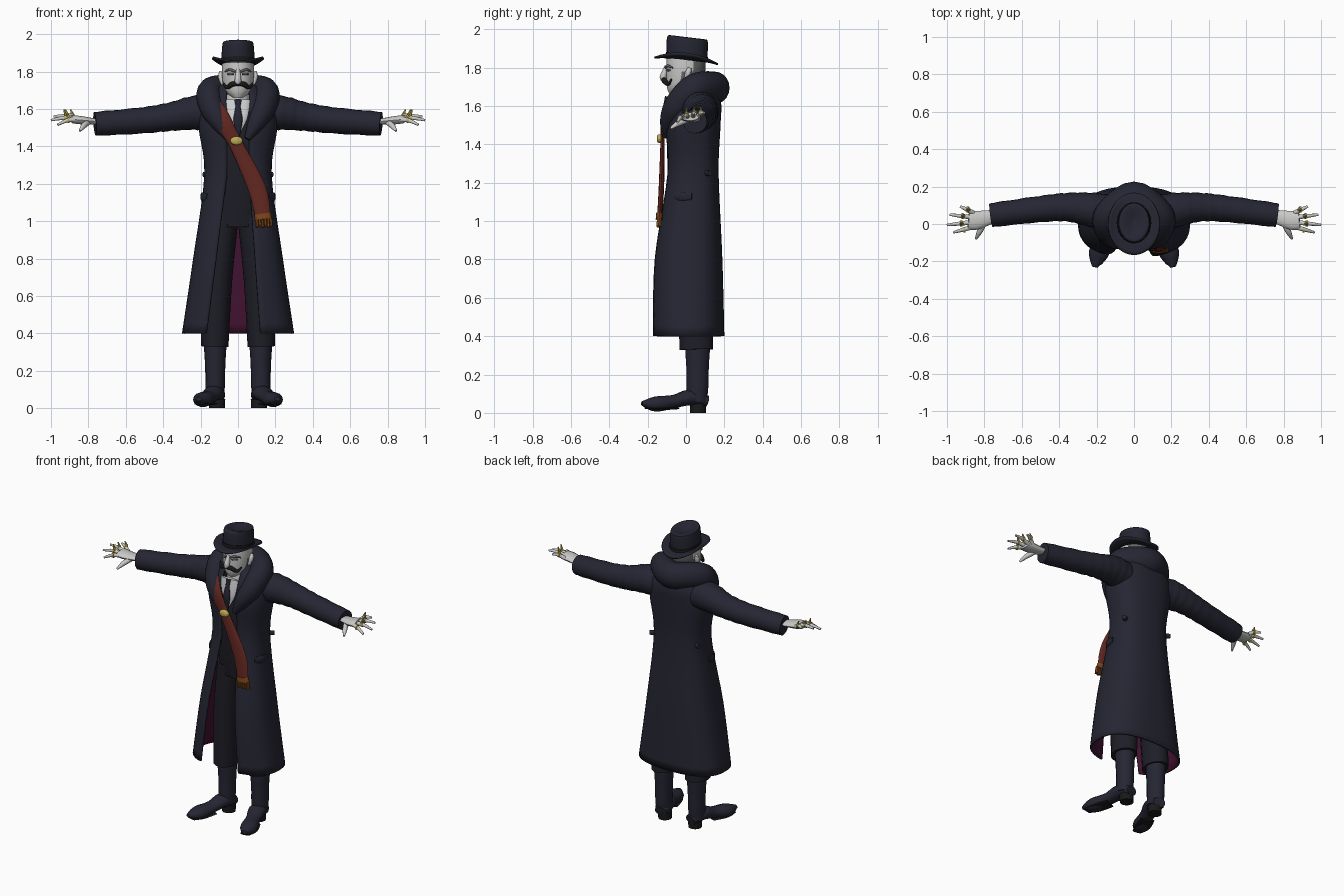
import bpy, bmesh
from math import sin, cos, tau, asin, radians
from mathutils import Vector

if "Cube" in bpy.data.objects:
    bpy.data.objects.remove(bpy.data.objects["Cube"], do_unlink=True)


def material(name, red, green, blue):
    mat = bpy.data.materials.new(name)
    mat.use_nodes = True
    mat.diffuse_color = (red, green, blue, 1)
    shader = next(node for node in mat.node_tree.nodes if node.type == "BSDF_PRINCIPLED")
    shader.inputs["Base Color"].default_value = (red, green, blue, 1)
    return mat


NAVY = material("navy_wool", .018, .019, .032)
LINING = material("plum_lining", .055, .006, .03)
CHARCOAL = material("charcoal_cloth", .013, .013, .02)
SKIN = material("pale_skin", .58, .58, .57)
LINEN = material("white_linen", .7, .7, .7)
GREY = material("grey_hair", .13, .13, .13)
BLACK = material("black_hair", .01, .01, .01)
RED = material("rust_red_scarf", .12, .02, .015)
AMBER = material("amber_fringe", .2, .06, .01)
GOLD = material("gold", .5, .4, .09)


def smooth_rows(rows, steps):
    """Smooth curve through rows of numbers."""
    result = []
    last = len(rows) - 1
    for i in range(last):
        before, start, end, after = (rows[min(max(j, 0), last)] for j in range(i - 1, i + 3))
        for step in range(steps):
            t = step / steps
            result.append([b + t / 2 * (c - a + t * (2 * a - 5 * b + 4 * c - d + t * (3 * (b - c) + d - a)))
                           for a, b, c, d in zip(before, start, end, after)])
    return result + [list(rows[last])]


def circle(count):
    return [(cos(tau * j / count), sin(tau * j / count)) for j in range(count)]


def build(name, rings, materials, closed=True, caps=True, rule=None):
    """Mesh over a list of rings of points."""
    bm = bmesh.new()
    loops = [[bm.verts.new(point) for point in ring] for ring in rings]
    count = len(loops[0])
    for low, high in zip(loops, loops[1:]):
        for j in range(count if closed else count - 1):
            k = (j + 1) % count
            bm.faces.new((low[j], low[k], high[k], high[j]))
    if caps:
        bm.faces.new(loops[0])
        bm.faces.new(loops[-1])
        bmesh.ops.recalc_face_normals(bm, faces=bm.faces)
    for face in bm.faces:
        face.smooth = True
        if rule:
            face.material_index = rule(face.calc_center_median())
    mesh = bpy.data.meshes.new(name)
    bm.to_mesh(mesh)
    bm.free()
    for mat in materials:
        mesh.materials.append(mat)
    mesh.set_sharp_from_angle(angle=radians(40))
    obj = bpy.data.objects.new(name, mesh)
    bpy.context.collection.objects.link(obj)
    return obj


def tube(name, mat, path, side=1, flat=1, upright=False, steps=4, sides=14, fold=0):
    """Sweep along points (x, y, z, radius); flat scales the depth, fold adds creases."""
    path = smooth_rows([(x * side, y, z, r) for x, y, z, r in path], steps)
    centres = [Vector(row[:3]) for row in path]
    reference = Vector((0, 1, 0)) if upright else Vector((0, 0, 1))
    rings = []
    for i, centre in enumerate(centres):
        tangent = centres[min(i + 1, len(centres) - 1)] - centres[max(i - 1, 0)]
        across = tangent.cross(reference).normalized()
        depth = across.cross(tangent).normalized() * flat
        radius = path[i][3] * (1 + fold * sin(i * 2))
        rings.append([centre + (across * c + depth * s) * radius for c, s in circle(sides)])
    return build(name, rings, [mat])


def stack(name, materials, rows, tilt=0, rule=None):
    """Level sections given as (z, half width, front y, back y)."""
    rings = []
    for z, width, front, back in smooth_rows(rows, 4):
        ys = [(front + back + (back - front) * s) / 2 for c, s in circle(32)]
        rings.append([(width * c, y, z - tilt * y) for (c, s), y in zip(circle(32), ys)])
    return build(name, rings, materials, rule=rule)


def thicken(obj, thickness, lining=0):
    modifier = obj.modifiers.new("thickness", "SOLIDIFY")
    modifier.thickness, modifier.material_offset = thickness, lining


def squared(value):
    """Fuller than a plain ellipse."""
    return abs(value) ** .8 * (1 if value > 0 else -1)


# Long coat: sections run from one front edge round the back to the other
rings = []
for z, width, front, back in smooth_rows([
        (.4, .3, -.18, .2), (.8, .24, -.17, .19), (1.25, .18, -.1, .17), (1.5, .21, -.11, .18),
        (1.63, .19, -.09, .18), (1.74, .09, -.03, .12)], 5):
    spread = max(0, 1.25 - z)
    begin = asin(((.06 + spread * .07) / width) ** 1.25)
    end = tau - asin(((.06 + spread * .13) / width) ** 1.25)
    angles = [begin + (end - begin) * j / 44 for j in range(45)]
    middle, radius = (front + back) / 2, (back - front) / 2
    rings.append([(width * squared(sin(a)), middle - radius * squared(cos(a)), z) for a in angles])
coat = build("long_coat", rings, [NAVY, LINING], closed=False, caps=False)
thicken(coat, .012, lining=1)

# Waistcoat, shirt and tie
stack("waistcoat", [CHARCOAL], [(.97, .14, -.06, .12), (1.2, .145, -.09, .13), (1.45, .16, -.095, .14),
                                (1.66, .06, -.04, .1)])
stack("shirt_collar", [LINEN], [(1.58, .065, -.08, .07), (1.7, .06, -.07, .07)])
tube("shirt_front", LINEN, [(0, -.1, 1.47, .01), (0, -.1, 1.55, .05), (0, -.09, 1.65, .065)],
     flat=.2, upright=True)
tube("tie", NAVY, [(0, -.115, 1.46, .01), (0, -.12, 1.54, .024), (0, -.11, 1.61, .014), (0, -.1, 1.65, .02)],
     flat=.5, upright=True)

# Heavy rolled collar, mirrored about the nape
half = [(.05, -.11, 1.44, .015), (.1, -.09, 1.53, .045), (.14, -.04, 1.61, .064), (.14, .05, 1.69, .074)]
nape = [(0, .15, 1.695, .077)]
tube("rolled_collar", NAVY, half + nape + [(-x, y, z, r) for x, y, z, r in reversed(half)],
     steps=6, sides=20, flat=1.1)

# Head with hair at the back and sideburns
stack("head", [SKIN, GREY], [(1.66, .03, -.085, 0), (1.7, .07, -.1, .06), (1.78, .086, -.104, .1),
                             (1.86, .084, -.1, .1)],
      rule=lambda c: int(c.y > .03 or (c.y > -.03 and c.z < 1.79)))
tube("nose", SKIN, [(0, -.1, 1.81, .01), (0, -.12, 1.75, .018), (0, -.105, 1.74, .01)], upright=True)

# Hat: pinched crown, band and curled brim
stack("hat_crown", [NAVY], [(1.84, .09, -.1, .11), (1.94, .084, -.1, .114), (1.96, .07, -.08, .1),
                            (1.94, .01, -.03, .03)], tilt=.12)
stack("hat_band", [BLACK], [(1.84, .093, -.104, .116), (1.87, .092, -.104, .116)], tilt=.12)
rings = []
for i in range(5, 11):
    reach = i / 10
    rings.append([(.14 * reach * c, .165 * reach * s, 1.84 + reach ** 4 * (.04 * c * c - .01) - .017 * reach * s)
                  for c, s in circle(40)])
thicken(build("hat_brim", rings, [NAVY], caps=False), .01)

for side, tag in ((1, "left_"), (-1, "right_")):
    # Face details
    tube(tag + "moustache", BLACK, [(0, -.116, 1.735, .012), (.03, -.113, 1.733, .014),
                                    (.06, -.094, 1.715, .01), (.08, -.075, 1.74, .004)], side)
    tube(tag + "eyebrow", GREY, [(.014, -.106, 1.8, .006), (.045, -.096, 1.81, .007), (.07, -.07, 1.8, .004)], side)
    tube(tag + "eye", GREY, [(.02, -.1, 1.787, .004), (.04, -.094, 1.787, .006), (.055, -.08, 1.787, .004)], side)
    tube(tag + "ear", SKIN, [(.08, 0, 1.73, .01), (.09, .01, 1.77, .016), (.09, .02, 1.8, .01)], side, upright=True)

    # Sleeve with folds, ending in a broad cuff
    tube(tag + "sleeve", NAVY, [(.1, .06, 1.57, .09), (.22, .075, 1.58, .092), (.35, .09, 1.56, .077),
                                (.5, .08, 1.54, .07), (.765, .047, 1.52, .064)],
         side, steps=7, sides=20, fold=.025)

    # Hand with ringed fingers
    tube(tag + "palm", SKIN, [(.74, .045, 1.53, .032), (.84, .02, 1.54, .05), (.885, .02, 1.545, .048)],
         side, flat=.45)
    tube(tag + "thumb", SKIN, [(.8, .01, 1.53, .016), (.825, -.04, 1.51, .015), (.845, -.08, 1.483, .006)], side)
    tips = {"little": (.93, .095, 1.565), "ring": (.985, .05, 1.56),
            "middle": (1, -.005, 1.54), "index": (.965, -.045, 1.515)}
    for i, (finger, tip) in enumerate(tips.items()):
        base = Vector((.86, .06 - i * .025, 1.543))
        knuckle = base.lerp(Vector(tip), .5) + Vector((0, 0, .01))
        band = knuckle - Vector((.012, 0, 0))
        tube(tag + finger + "_finger", SKIN, [(*base, .013), (*knuckle, .011), (*tip, .006)], side)
        tube(tag + finger + "_finger_band", GOLD, [(*band, .015), (*knuckle, .015)], side, steps=1)
        if finger != "index":
            spike = (knuckle.x, knuckle.y, 1.597)
            tube(tag + finger + "_finger_spike", GOLD, [(*band, .011), (*spike, .003)],
                 side, upright=True, steps=1, sides=6)

    # Trousers and boots
    tube(tag + "trouser_leg", CHARCOAL, [(.125, .054, .33, .074), (.11, .045, .7, .08), (.075, .035, 1.04, .08)],
         side, flat=1.2, upright=True)
    tube(tag + "boot_shaft", NAVY, [(.122, .055, .06, .052), (.122, .06, .14, .052), (.122, .06, .36, .06)],
         side, flat=1.1, upright=True, fold=.02)
    tube(tag + "boot_foot", NAVY, [(.11, .11, .06, .04), (.13, .02, .08, .055), (.155, -.06, .06, .046),
                                   (.19, -.16, .046, .053), (.21, -.23, .05, .015)], side, flat=.75)
    tube(tag + "boot_heel", BLACK, [(.112, .063, 0, .042), (.112, .063, .05, .044)],
         side, upright=True, steps=1)
    tube(tag + "boot_sole", BLACK, [(.15, -.05, .025, .045), (.183, -.14, .022, .05), (.2, -.21, .025, .03)],
         side, flat=.15)

    # Pocket flap and waist button on the coat
    tube(tag + "pocket_flap", NAVY, [(.165, -.06, 1.13, .006), (.19, -.02, 1.13, .008), (.195, .03, 1.13, .006)],
         side, flat=3)
    tube(tag + "waist_button", NAVY, [(.15, .105, 1.25, .016), (.183, .125, 1.25, .014)], side, steps=1)

# Scarf hanging diagonally, with fringe and brooch
tube("scarf", RED, [(-.125, -.08, 1.62, .04), (-.085, -.118, 1.54, .047), (-.02, -.122, 1.43, .036),
                    (.1, -.128, 1.18, .048), (.132, -.138, 1.03, .042)], flat=.3, upright=True)
tube("scarf_end_band", AMBER, [(.131, -.138, 1.04, .044), (.135, -.14, 1.01, .046)],
     flat=.4, upright=True, steps=1)
for i in range(6):
    x = .1 + i * .015
    tube("fringe_tassel", AMBER, [(x, -.14, 1.02, .008), (x + .004, -.143, .968 + i % 2 * .006, .009)],
         flat=1.5, upright=True, steps=1, sides=6)
tube("brooch", GOLD, [(-.008, -.13, 1.43, .034), (-.008, -.146, 1.43, .03), (-.008, -.152, 1.43, .016)], flat=.7)
